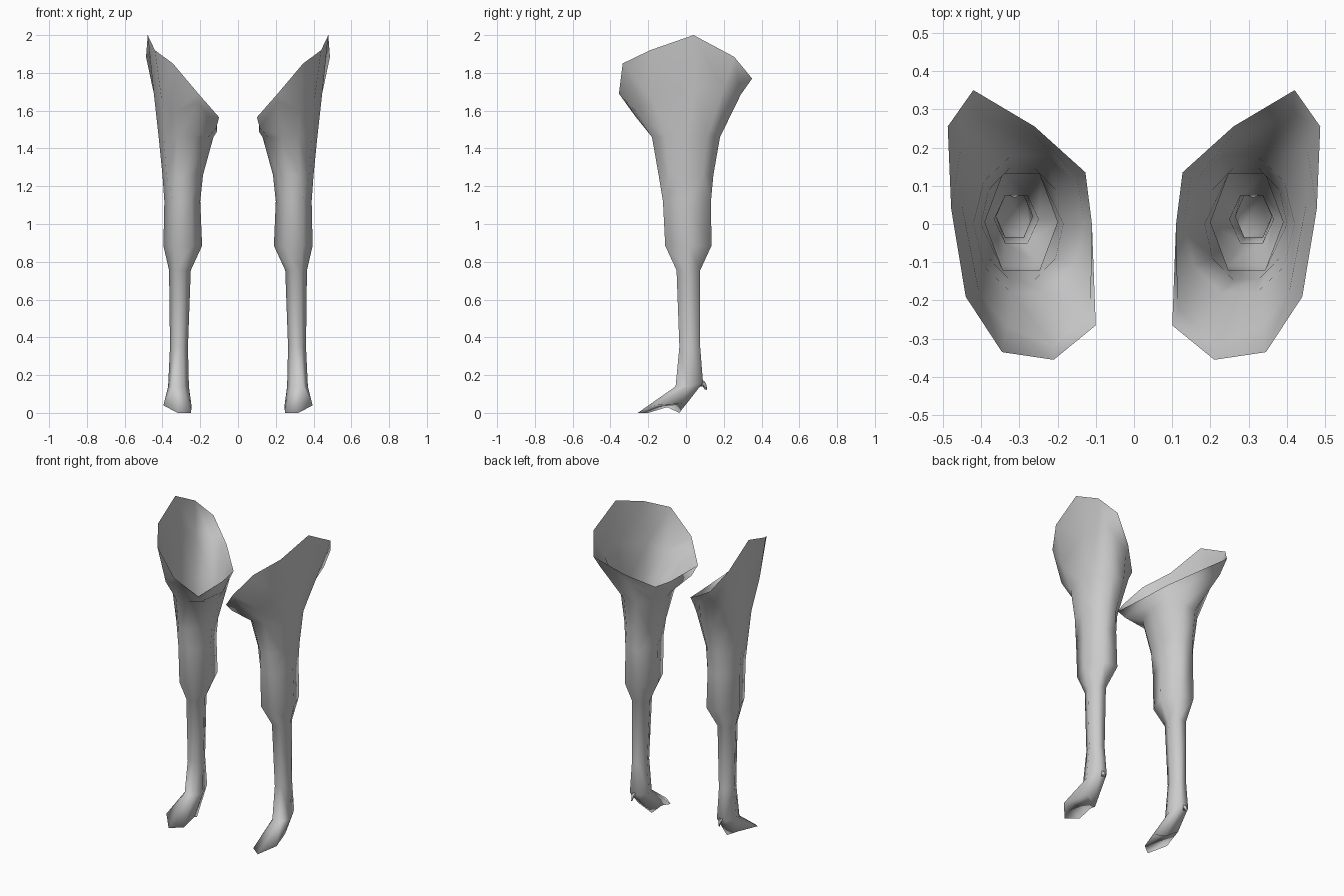
import bpy, bmesh
from math import cos, sin, pi
from mathutils import Vector

if "Cube" in bpy.data.objects:
    bpy.data.objects.remove(bpy.data.objects["Cube"])


def ring(n, x0, x1, y0, y1, z):
    """n-sided horizontal ring that fills the given x and y extents."""
    top = max(sin(2 * pi * i / n) for i in range(n))
    cx, cy = (x0 + x1) / 2, (y0 + y1) / 2
    return [(cx + (x1 - x0) / 2 * cos(2 * pi * i / n),
             cy + (y1 - y0) / 2 * sin(2 * pi * i / n) / top, z) for i in range(n)]


def bridge(bm, a, b):
    """Join two rings, which may have different numbers of sides."""
    na, nb = len(a), len(b)
    if na == nb:
        for i in range(na):
            j = (i + 1) % na
            bm.faces.new((a[i], b[i], b[j], a[j]))
        return
    i = j = 0
    while i < na or j < nb:
        if j == nb or (i < na and (i + 1) / na <= (j + 1) / nb):
            bm.faces.new((a[i % na], b[j % nb], a[(i + 1) % na]))
            i += 1
        else:
            bm.faces.new((a[i % na], b[j % nb], b[(j + 1) % nb]))
            j += 1


def loft(name, rings, cap_end=True):
    bm = bmesh.new()
    loops = [[bm.verts.new(p) for p in r] for r in rings]
    for a, b in zip(loops, loops[1:]):
        bridge(bm, a, b)
    if cap_end:
        bmesh.ops.triangulate(bm, faces=[bm.faces.new(loops[-1])])
    bmesh.ops.recalc_face_normals(bm, faces=bm.faces)
    # an open tube: make the outside face outwards
    f = max(bm.faces, key=lambda f: f.calc_center_median().x)
    if f.normal.x < 0:
        bmesh.ops.reverse_faces(bm, faces=bm.faces)
    me = bpy.data.meshes.new(name)
    bm.to_mesh(me)
    bm.free()
    ob = bpy.data.objects.new(name, me)
    bpy.context.collection.objects.link(ob)
    ob.modifiers.new("mirror", 'MIRROR').use_mirror_merge = False
    for p in me.polygons:
        p.use_smooth = True
    return ob


# slanted open rim at the hip, and the ring just below its flare
rim = [(.478, .04, 2.0), (.487, .255, 1.885), (.42, .35, 1.77), (.26, .255, 1.66),
       (.127, .135, 1.57), (.11, 0, 1.56), (.10, -.265, 1.565), (.21, -.355, 1.69),
       (.345, -.335, 1.85), (.44, -.19, 1.92)]
flare = [(.45, .05, 1.73), (.452, .2, 1.72), (.415, .29, 1.685), (.26, .235, 1.61),
         (.15, .13, 1.52), (.11, 0, 1.49), (.115, -.22, 1.51), (.21, -.32, 1.645),
         (.33, -.27, 1.6), (.405, -.18, 1.66)]

# slanted hexagonal sole
sole = [(.395, -.17, .04), (.35, -.015, .05), (.27, -.035, 0),
        (.245, -.1, .03), (.25, -.2, 0), (.32, -.255, 0)]
ankle = [(.37, .01, .14), (.34, .09, .16), (.285, .09, .16),
         (.26, .01, .14), (.285, -.055, .14), (.345, -.055, .14)]

# whole leg, hip to sole
leg = loft("leg", [
    rim, flare,
    ring(10, .13, .42, -.18, .18, 1.46),
    ring(10, .185, .40, -.145, .145, 1.26),
    ring(6, .2, .39, -.122, .132, 1.12),
    ring(6, .19, .395, -.11, .135, .885),
    ring(6, .25, .365, -.05, .075, .755),
    ring(6, .265, .36, -.035, .075, .35),
    ankle, sole])

# small spur behind the ankle
spur = loft("ankle_spur", [
    [(.33, .075, .18), (.315, .10, .165), (.295, .075, .18), (.312, .07, .14)],
    [(.322, .10, .155), (.315, .108, .15), (.305, .10, .155), (.312, .09, .14)],
    [(.317, .107, .125), (.315, .112, .12), (.31, .107, .125), (.312, .10, .122)]])
